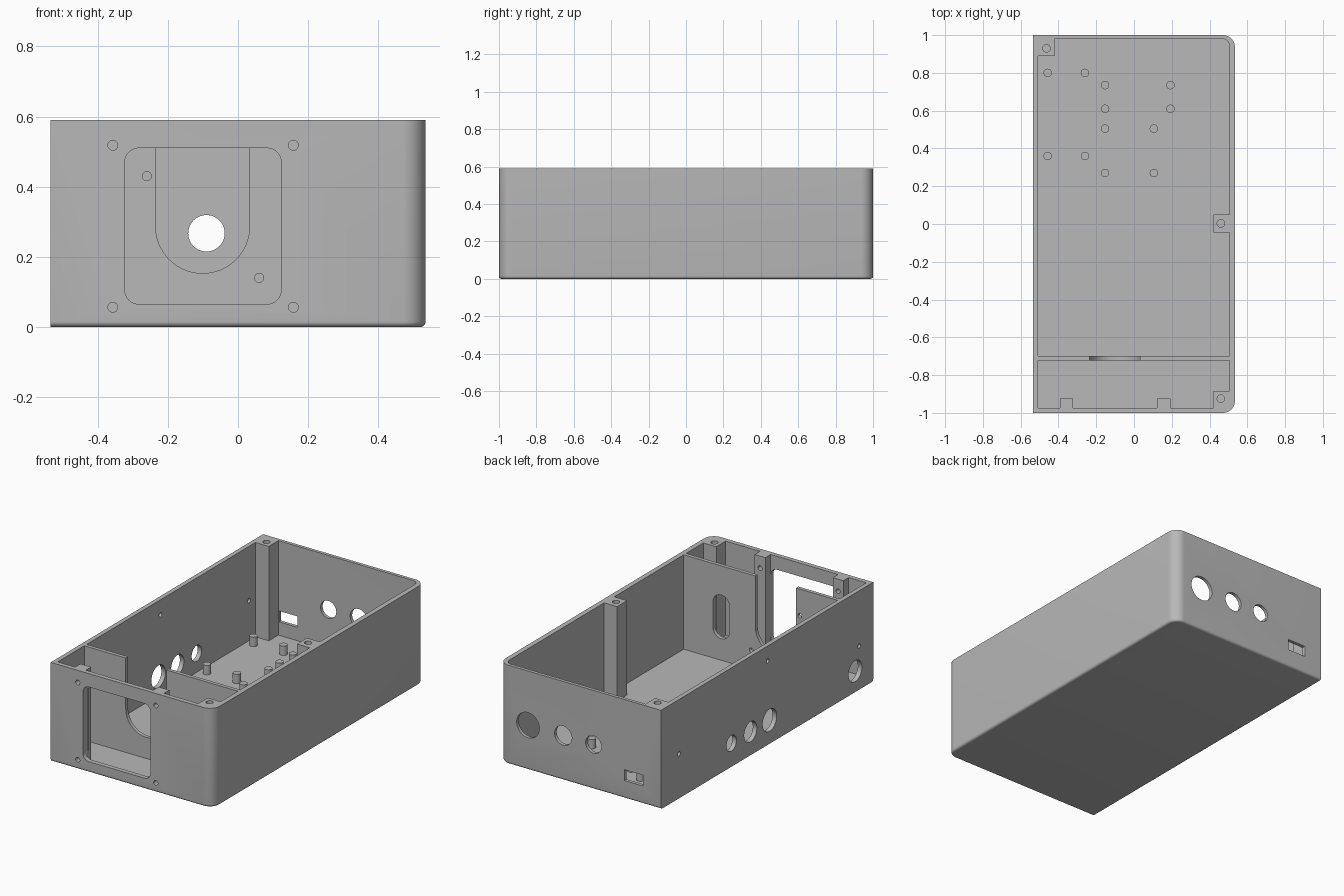
import bpy, bmesh, math
from mathutils import Matrix, Vector

if "Cube" in bpy.data.objects:
    bpy.data.objects.remove(bpy.data.objects["Cube"], do_unlink=True)

grey = bpy.data.materials.new("plain_grey")
grey.use_nodes = True
grey.diffuse_color = (0.48, 0.48, 0.48, 1)
grey.node_tree.nodes["Principled BSDF"].inputs["Base Color"].default_value = grey.diffuse_color

HX, HY, H = 0.535, 1.0, 0.59        # half width, half length, height
FLOOR = 0.027
IL, IR, IF, IB = -0.508, 0.505, -0.973, 0.98   # inner wall planes


def finish(bm, name):
    bmesh.ops.recalc_face_normals(bm, faces=bm.faces)
    mesh = bpy.data.meshes.new(name)
    bm.to_mesh(mesh)
    bm.free()
    mesh.materials.append(grey)
    obj = bpy.data.objects.new(name, mesh)
    bpy.context.collection.objects.link(obj)
    return obj


def block(name, x, y, z):
    """Box from three (low, high) ranges."""
    bm = bmesh.new()
    bmesh.ops.create_cube(bm, size=1)
    for v in bm.verts:
        v.co = Vector([(a + b) / 2 + c * (b - a) for (a, b), c in zip((x, y, z), v.co)])
    return finish(bm, name)


def rod(name, center, radius, length, axis="Z", sides=48):
    bm = bmesh.new()
    turn = {"X": Matrix.Rotation(math.pi / 2, 4, "Y"),
            "Y": Matrix.Rotation(math.pi / 2, 4, "X"), "Z": Matrix()}[axis]
    bmesh.ops.create_cone(bm, cap_ends=True, segments=sides, radius1=radius, radius2=radius,
                          depth=length, matrix=Matrix.Translation(center) @ turn)
    return finish(bm, name)


def outline(x0, x1, y0, y1, r, steps=12):
    """Rectangle with its two right-hand corners rounded."""
    pts = [(x0, y1), (x0, y0)]
    for cy, start in ((y0 + r, -math.pi / 2), (y1 - r, 0)):
        for i in range(steps + 1):
            a = start + math.pi / 2 * i / steps
            pts.append((x1 - r + r * math.cos(a), cy + r * math.sin(a)))
    return pts


def loft(name, layers):
    """Solid through a stack of (outline, height) layers."""
    bm = bmesh.new()
    rings = [[bm.verts.new((x, y, z)) for x, y in pts] for pts, z in layers]
    n = len(rings[0])
    for low, high in zip(rings, rings[1:]):
        for i in range(n):
            j = (i + 1) % n
            bm.faces.new((low[i], low[j], high[j], high[i]))
    bm.faces.new(rings[0][::-1])
    bm.faces.new(rings[-1])
    return finish(bm, name)


def combine(target, other, operation="DIFFERENCE"):
    mod = target.modifiers.new("combine", "BOOLEAN")
    mod.operation, mod.solver, mod.object = operation, "EXACT", other
    bpy.context.view_layer.objects.active = target
    bpy.ops.object.modifier_apply(modifier=mod.name)
    bpy.data.objects.remove(other, do_unlink=True)


# Outer case: rounded foot on the front, back and right, square on the left
FOOT = 0.015
layers = []
for i in range(7):
    a = math.pi / 2 * i / 6
    d = FOOT * (1 - math.sin(a))
    layers.append((outline(-HX, HX - d, -HY + d, HY - d, 0.065 - d), FOOT * (1 - math.cos(a))))
layers.append((outline(-HX, HX, -HY, HY, 0.065), H))
case = loft("enclosure_case", layers)

# Hollow interior
inner = outline(IL, IR, IF, IB, 0.038)
combine(case, loft("cavity", [(inner, FLOOR), (inner, H + 0.1)]))

# Divider with an open U notch, a tall slot and two screw holes
DY = -0.711
divider = block("divider", (IL - 0.01, IR + 0.01), (-0.722, -0.70), (FLOOR - 0.01, H))
combine(divider, block("notch_top", (-0.235, 0.033), (-0.8, -0.6), (0.287, H + 0.1)))
combine(divider, rod("notch_round", (-0.101, DY, 0.287), 0.134, 0.2, "Y", 64))
SLOT_X, SLOT_R, SLOT_LOW, SLOT_HIGH = 0.258, 0.054, 0.21, 0.362
combine(divider, block("slot", (SLOT_X - SLOT_R, SLOT_X + SLOT_R), (-0.8, -0.6),
                       (SLOT_LOW, SLOT_HIGH)))
for z in (SLOT_LOW, SLOT_HIGH):
    combine(divider, rod("slot_end", (SLOT_X, DY, z), SLOT_R, 0.2, "Y"))
for x, z in ((-0.26, 0.43), (0.06, 0.14)):
    combine(divider, rod("divider_hole", (x, DY, z), 0.013, 0.2, "Y", 24))
combine(case, divider, "UNION")

# Lid screw posts, each with a blind hole
posts = (((IL - 0.01, -0.42), (0.89, IB + 0.01), (-0.463, 0.93)),
         ((0.42, IR + 0.01), (-0.045, 0.05), (0.46, 0.003)),
         ((0.42, IR + 0.003), (IF - 0.006, -0.885), (0.46, -0.925)))
for xs, ys, hole in posts:
    combine(case, block("lid_post", xs, ys, (FLOOR - 0.01, H)), "UNION")
    combine(case, rod("lid_hole", (*hole, H), 0.02, 0.3, "Z", 32))

# Pillars beside the front opening, with screw holes right through
for x in (-0.357, 0.158):
    combine(case, block("front_pillar", (x - 0.035, x + 0.035), (IF - 0.01, -0.923),
                        (FLOOR - 0.01, H)), "UNION")
    for z in (0.056, 0.518):
        combine(case, rod("front_hole", (x, -0.96, z), 0.014, 0.2, "Y", 24))

# Front opening with four rounded corners
opening = block("opening", (-0.323, 0.123), (-1.1, -0.95), (0.065, 0.51))
bm = bmesh.new()
bm.from_mesh(opening.data)
edges = [e for e in bm.edges if abs(e.verts[0].co.y - e.verts[1].co.y) > 0.1]
bmesh.ops.bevel(bm, geom=edges, offset=0.04, segments=8, profile=0.5, affect="EDGES")
bm.to_mesh(opening.data)
bm.free()
combine(case, opening)

# Round ports and socket in the back wall
for x, r in ((0.342, 0.075), (0.11, 0.057), (-0.09, 0.052)):
    combine(case, rod("back_port", (x, HY, 0.267), r, 0.15, "Y"))
combine(case, block("socket", (-0.415, -0.295), (0.9, 1.1), (0.107, 0.172)))

# Ports and screw holes in the left-hand wall
for y, z, r in ((0.336, 0.14, 0.047), (0.156, 0.14, 0.06), (-0.024, 0.14, 0.066),
                (-0.83, 0.125, 0.063), (0.83, 0.266, 0.013), (-0.005, 0.5, 0.013),
                (-0.867, 0.26, 0.013)):
    combine(case, rod("side_port", (-HX, y, z), r, 0.1, "X"))

# Circuit board standoffs on the floor, in rectangular groups
groups = (((-0.457, -0.26), (0.36, 0.80)),
          ((-0.153, 0.193), (0.61, 0.735)),
          ((-0.153, 0.105), (0.27, 0.505)))
for xs, ys in groups:
    for x in xs:
        for y in ys:
            combine(case, rod("standoff", (x, y, 0.051), 0.022, 0.064, "Z", 32), "UNION")

# Smooth curved walls, keep real edges sharp
bpy.ops.object.select_all(action="DESELECT")
case.select_set(True)
bpy.context.view_layer.objects.active = case
bpy.ops.object.shade_smooth_by_angle(angle=math.radians(30))
